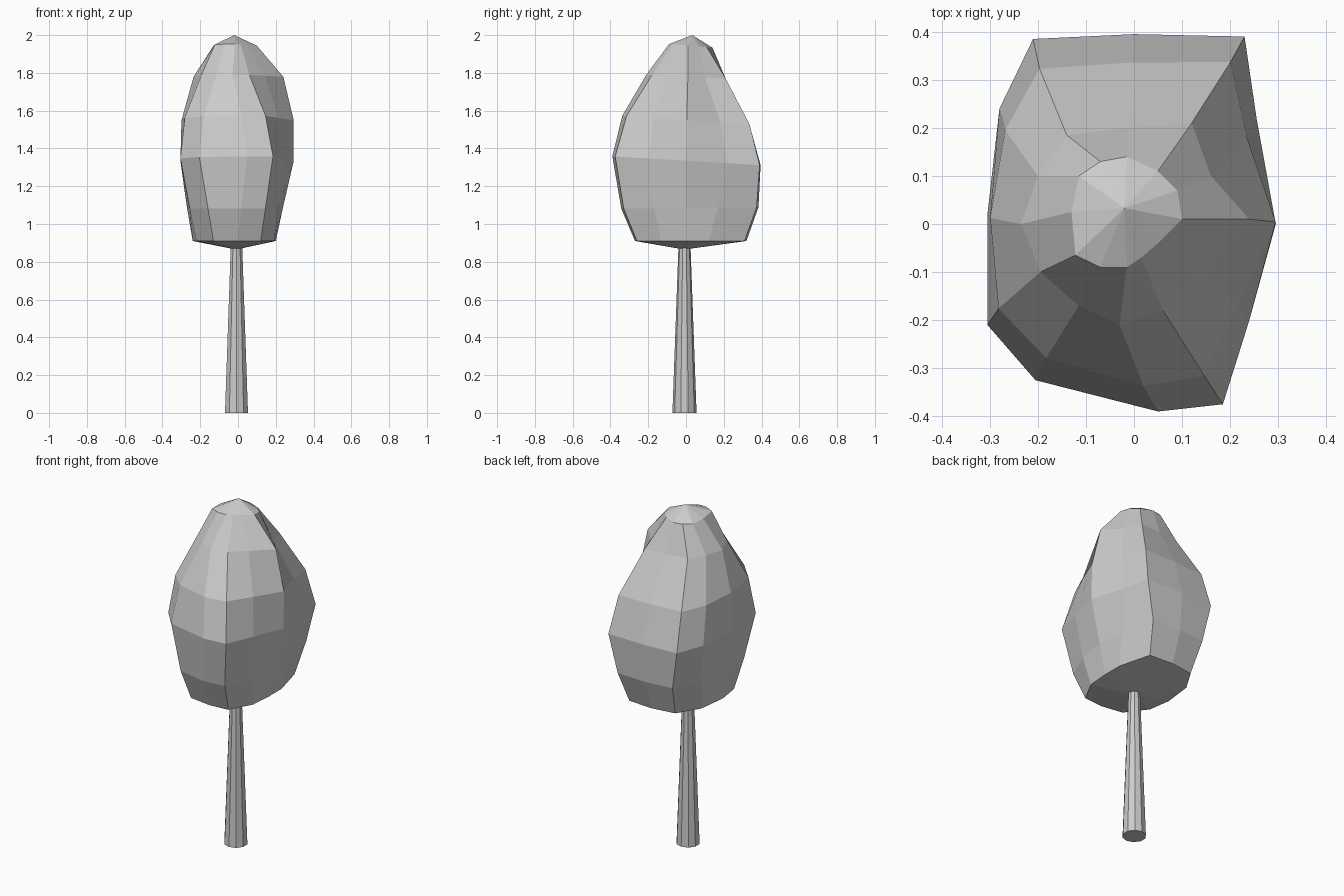
import bpy, bmesh

if "Cube" in bpy.data.objects:
    bpy.data.objects.remove(bpy.data.objects["Cube"])

# Crown cross-sections, twelve points counter-clockwise starting at +x
TIP = [(.10, .01), (.09, .07), (.05, .11), (-.015, .14), (-.07, .13), (-.115, .10),
       (-.13, .025), (-.122, -.065), (-.07, -.09), (-.015, -.09), (.015, -.07), (.05, -.04)]
UPPER = [(.24, .01), (.16, .10), (.12, .21), (-.01, .20), (-.14, .185), (-.20, .10),
         (-.235, 0), (-.195, -.10), (-.115, -.17), (-.03, -.21), (.06, -.18), (.14, -.10)]
WIDE = [(.295, 0), (.255, .22), (.23, .39), (0, .395), (-.21, .385), (-.28, .24),
        (-.305, .02), (-.305, -.21), (-.205, -.325), (.05, -.39), (.185, -.375), (.24, -.20)]
BASE = [(.20, 0), (.20, .12), (.15, .31), (0, .32), (-.14, .30), (-.22, .17),
        (-.24, 0), (-.22, -.13), (-.13, -.25), (0, -.27), (.12, -.26), (.19, -.13)]


def blend(a, b, t, sx=1.0, sy=1.0):
    return [((p[0] + (q[0] - p[0]) * t) * sx, (p[1] + (q[1] - p[1]) * t) * sy)
            for p, q in zip(a, b)]


def finish(bm, name):
    bmesh.ops.recalc_face_normals(bm, faces=bm.faces)
    mesh = bpy.data.meshes.new(name)
    bm.to_mesh(mesh)
    bm.free()
    ob = bpy.data.objects.new(name, mesh)
    bpy.context.collection.objects.link(ob)
    return ob


# Crown: faceted loft through the rings (outline, height, tilt along y)
rings = [
    (BASE, .91, 0),
    (blend(BASE, WIDE, .3, 1.04, 1.12), 1.085, .01),
    (WIDE, 1.335, -.06),
    (blend(UPPER, WIDE, .6, 1.08, 1.06), 1.55, -.07),
    (UPPER, 1.78, -.05),
    (TIP, 1.945, -.08),
]
bm = bmesh.new()
loops = [[bm.verts.new((x, y, z + tilt * y)) for x, y in outline]
         for outline, z, tilt in rings]
bottom = bm.verts.new((-.01, -.01, .865))
apex = bm.verts.new((-.02, .033, 2.0))
for i in range(12):
    j = (i + 1) % 12
    for lo, hi in zip(loops, loops[1:]):
        bm.faces.new((lo[i], lo[j], hi[j], hi[i]))
    bm.faces.new((bottom, loops[0][j], loops[0][i]))
    bm.faces.new((apex, loops[-1][i], loops[-1][j]))
finish(bm, "crown")

# Trunk: tapered ten-sided post
bm = bmesh.new()
bmesh.ops.create_cone(bm, cap_ends=True, segments=10, radius1=.064, radius2=.032, depth=.88)
trunk = finish(bm, "trunk")
trunk.location = (-.008, -.008, .44)
